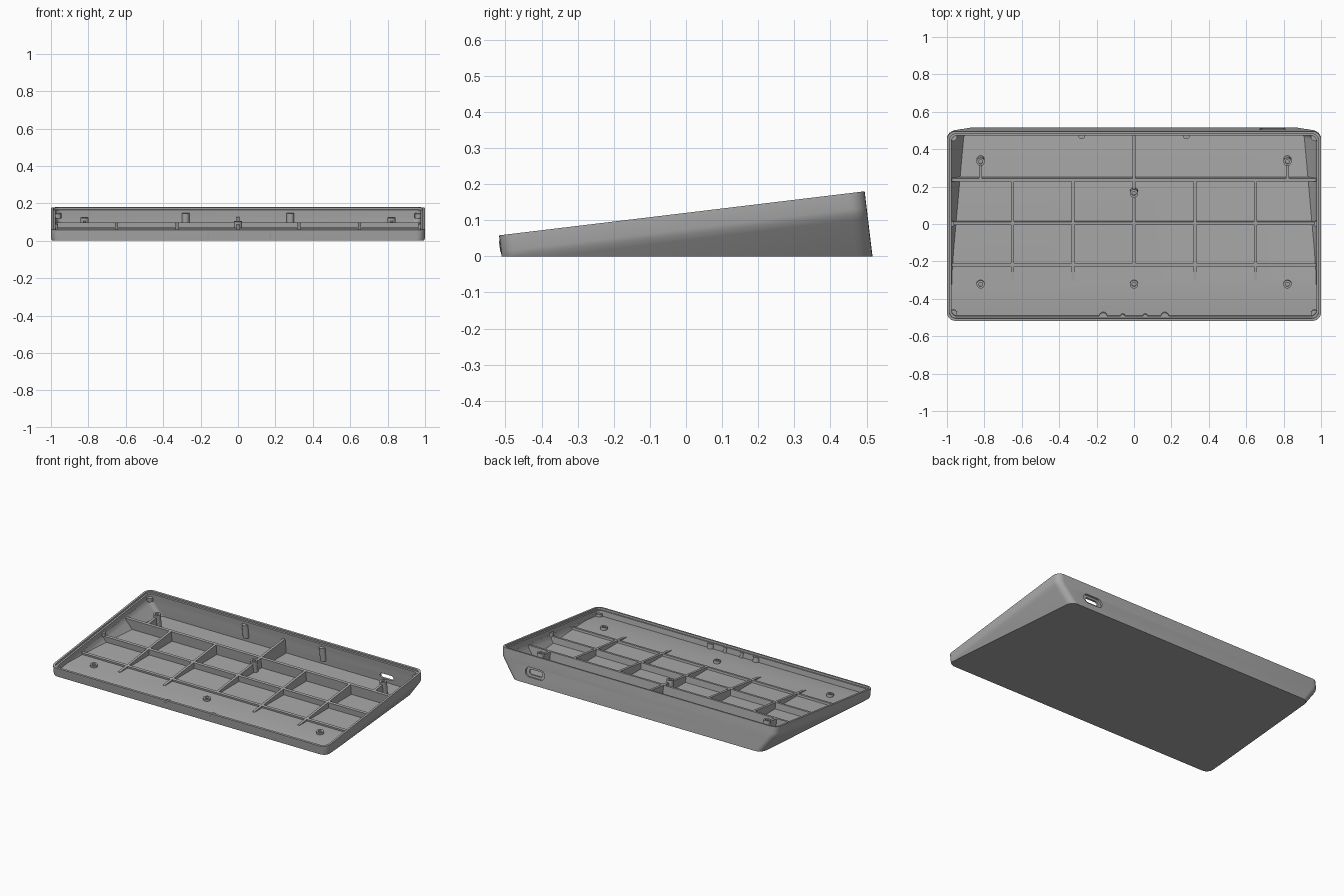
import bpy, bmesh, math
from mathutils import Matrix, Vector

if "Cube" in bpy.data.objects:
    bpy.data.objects.remove(bpy.data.objects["Cube"])

grey = bpy.data.materials.new("mid grey plastic")
grey.use_nodes = True
COLOR = (0.4, 0.4, 0.4, 1)
grey.diffuse_color = COLOR
grey.node_tree.nodes["Principled BSDF"].inputs["Base Color"].default_value = COLOR

# The case is modelled below a sloping top plane, then tilted into place.
TILT = Matrix.Translation((0, -0.0115, 0.119)) @ Matrix.Rotation(math.atan(0.1204), 4, "X")
HALF_Y, WALL, LIP = 0.51, 0.024, 0.013
FLOOR, RIB_DEPTH, BOSS_DEPTH = 0.03, 0.051, 0.036


def loft(name, rings, cut_z=None):
    """Skin a stack of equal rings, cap it, tilt it and trim it at a level plane."""
    bm = bmesh.new()
    loops = [[bm.verts.new(p) for p in ring] for ring in rings]
    for a, b in zip(loops, loops[1:]):
        for i in range(len(a)):
            j = (i + 1) % len(a)
            bm.faces.new((a[i], a[j], b[j], b[i]))
    bm.faces.new(loops[0])
    bm.faces.new(loops[-1])
    bm.transform(TILT)
    if cut_z is not None:
        geom = bm.verts[:] + bm.edges[:] + bm.faces[:]
        bmesh.ops.bisect_plane(bm, geom=geom, plane_co=(0, 0, cut_z),
                               plane_no=(0, 0, 1), clear_inner=True)
        bmesh.ops.holes_fill(bm, edges=[e for e in bm.edges if e.is_boundary])
    bmesh.ops.recalc_face_normals(bm, faces=bm.faces)
    mesh = bpy.data.meshes.new(name)
    bm.to_mesh(mesh)
    bm.free()
    mesh.materials.append(grey)
    obj = bpy.data.objects.new(name, mesh)
    bpy.context.collection.objects.link(obj)
    return obj


def rounded(hx, hy, r, z, seg=6):
    pts = []
    for k, (sx, sy) in enumerate(((1, 1), (-1, 1), (-1, -1), (1, -1))):
        for i in range(seg + 1):
            a = math.pi / 2 * (k + i / seg)
            pts.append((sx * (hx - r) + r * math.cos(a), sy * (hy - r) + r * math.sin(a), z))
    return pts


def circle(x, y, r, z, n=20):
    return [(x + r * math.cos(math.tau * i / n), y + r * math.sin(math.tau * i / n), z)
            for i in range(n)]


def slot_ring(hx, hz, y):
    return [(0.74 + p[0], y, p[1] - 0.107) for p in rounded(hx, hz, hz * 0.99, 0)]


def peg(name, x, y, r, top, bottom):
    return loft(name, [circle(x, y, r, -bottom), circle(x, y, r, -top)], 0.012)


def boss(name, x, y):
    rings = [circle(x, y, 0.022, -0.2), circle(x, y, 0.022, -BOSS_DEPTH),
             circle(x, y, 0.011, -BOSS_DEPTH), circle(x, y, 0.011, -BOSS_DEPTH - 0.015)]
    if y > 0:
        rings.insert(1, circle(x, y, 0.022, -0.08))
    return loft(name, rings, 0.012)


def long_rib(name, x, y0, y1):
    profile = lambda y: [(x - 0.008, y, -0.2), (x + 0.008, y, -0.2),
                         (x + 0.008, y, -RIB_DEPTH), (x - 0.008, y, -RIB_DEPTH)]
    return loft(name, [profile(y0), profile(y1)], 0.012)


def cross_rib(name, y):
    half = [(0.98, -RIB_DEPTH), (0.98, -0.065), (0.885, -0.19)]
    shape = half + [(-x, z) for x, z in reversed(half)]
    return loft(name, [[(x, y + s, z) for x, z in shape] for s in (-0.009, 0.009)], 0.012)


def carve(target, cutter):
    mod = target.modifiers.new("carve", "BOOLEAN")
    mod.operation, mod.solver, mod.object = "DIFFERENCE", "EXACT", cutter
    bpy.context.view_layer.objects.active = target
    bpy.ops.object.modifier_apply(modifier=mod.name)
    bpy.data.objects.remove(cutter)


# Outer tray: straight band at the rim, sides tapering inward below it
SIDE = [(0, 1), (0.045, 1), (0.06, 0.996), (0.075, 0.987), (0.2, 0.8935)]
tray = loft("case_tray", [rounded(hx, HALF_Y, 0.045, -d) for d, hx in SIDE], 0)

# Hollow: level floor, shallower sloping floor at the front, and a rim step
hollow = [(-0.02, 1)] + SIDE[1:]
carve(tray, loft("hollow_cutter", [rounded(hx - WALL, HALF_Y - WALL, 0.03, -d)
                                   for d, hx in hollow], FLOOR))
carve(tray, loft("front_floor_cutter", [rounded(1 - WALL, HALF_Y - WALL, 0.03, z)
                                        for z in (0.03, -0.046)]))
carve(tray, loft("rim_step_cutter", [rounded(1 - LIP, HALF_Y - LIP, 0.036, z)
                                     for z in (0.04, -0.012)]))

# Cable opening with an outer recess in the back wall
carve(tray, loft("recess_cutter", [slot_ring(0.07, 0.031, y) for y in (0.498, 0.56)]))
carve(tray, loft("opening_cutter", [slot_ring(0.048, 0.016, y) for y in (0.46, 0.55)]))

# Stiffening ribs on the floor
parts = [tray]
for label, y in (("front", -0.214), ("middle", 0.008), ("back", 0.242)):
    parts.append(cross_rib(label + "_cross_rib", y))
for x in (-0.65, -0.325, 0.325, 0.65):
    parts.append(long_rib("long_rib", x, -0.3, 0.242))
parts.append(long_rib("centre_rib", 0, -0.214, 0.15))
parts.append(long_rib("centre_back_rib", 0, 0.19, 0.495))

# Screw bosses, the rear pair tied to the back rib
for x, y in ((-0.82, -0.318), (0, -0.318), (0.82, -0.318), (0, 0.172), (-0.82, 0.342), (0.82, 0.342)):
    parts.append(boss("screw_boss", x, y))
for s in (-1, 1):
    parts.append(long_rib("boss_rib", s * 0.82, 0.242, 0.325))
    # Locating pegs on the walls and in the corners
    parts.append(peg("back_wall_peg", s * 0.28, 0.486, 0.02, 0.03, 0.12))
    parts.append(peg("side_wall_peg", s * 0.978, 0.008, 0.016, 0.03, 0.055))
    parts.append(peg("front_wall_peg", s * 0.165, -0.49, 0.022, 0.015, 0.05))
    parts.append(peg("small_front_peg", s * 0.06, -0.488, 0.012, 0.015, 0.05))
    for t in (-1, 1):
        parts.append(peg("corner_peg", s * 0.965, t * 0.475, 0.02, 0.03, 0.055))

# Smooth curved walls, keep hard edges crisp
bpy.ops.object.select_all(action="DESELECT")
for part in parts:
    part.select_set(True)
bpy.context.view_layer.objects.active = tray
bpy.ops.object.shade_smooth_by_angle(angle=math.radians(30))
